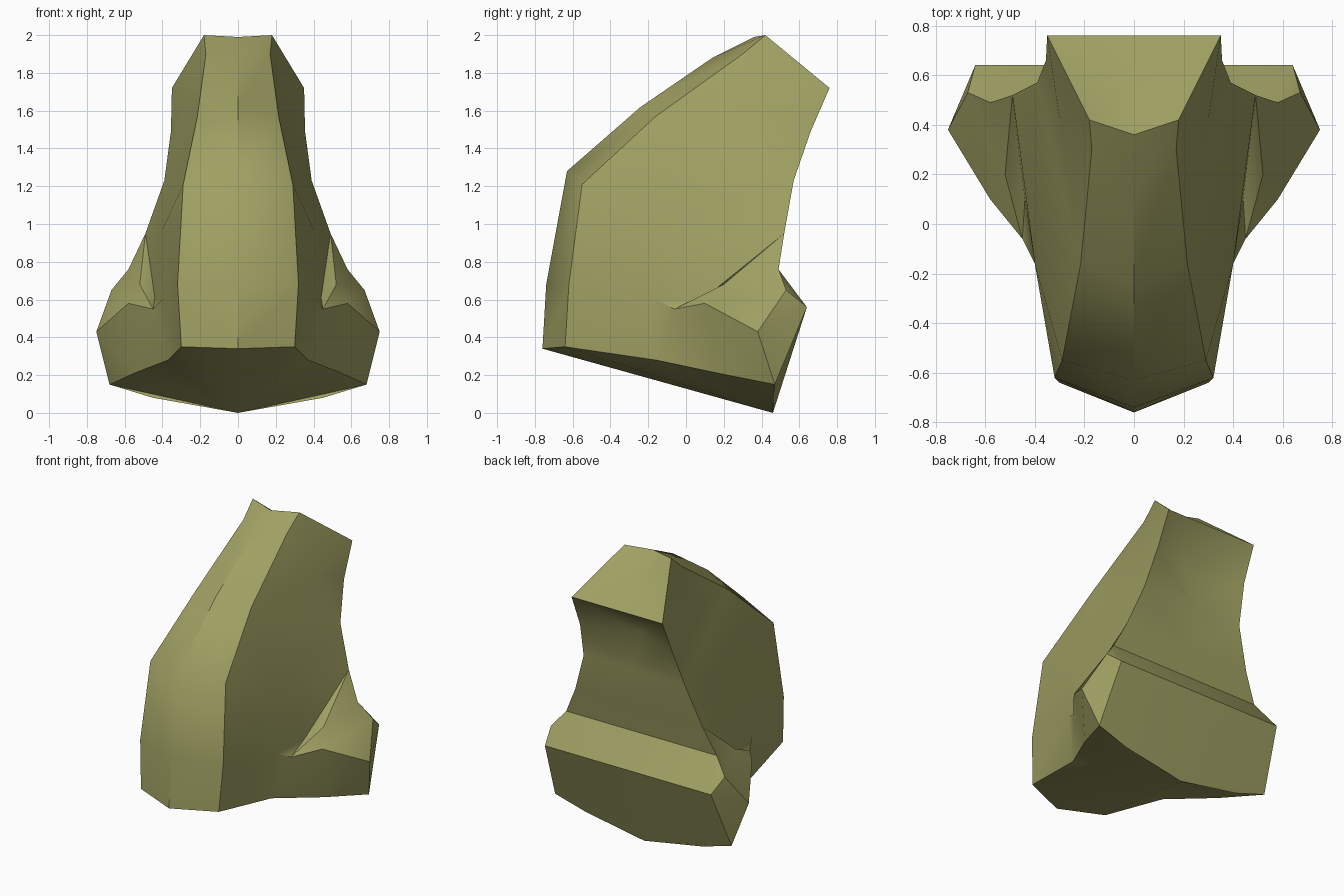
import bpy, bmesh, math
from mathutils import Vector

if "Cube" in bpy.data.objects:
    bpy.data.objects.remove(bpy.data.objects["Cube"])

# Single olive colour
olive = bpy.data.materials.new("olive")
olive.diffuse_color = (0.35, 0.35, 0.125, 1)
olive.use_nodes = True
olive.node_tree.nodes["Principled BSDF"].inputs["Base Color"].default_value = olive.diffuse_color

bm = bmesh.new()


def column(*pts):
    return [bm.verts.new(Vector(p)) for p in pts]


def strip(a, b):
    """Quads between two columns of equal length."""
    for i in range(len(a) - 1):
        bm.faces.new((a[i], b[i], b[i + 1], a[i + 1]))


# Front bridge: centre line and its side ridge, bottom to top
C = column((0, -.76, .34), (0, -.74, .68), (0, -.63, 1.28),
           (0, -.24, 1.62), (0, .14, 1.88), (0, .36, 1.99))
R = column((.30, -.64, .35), (.32, -.62, .68), (.29, -.55, 1.21),
           (.215, -.16, 1.57), (.17, .30, 1.90), (.18, .42, 2.0))
strip(C, R)

# Back: outer edge and centre line, top to bottom
K = column((.35, .76, 1.72), (.355, .66, 1.49), (.39, .57, 1.23),
           (.49, .52, .95), (.58, .49, .76), (.64, .64, .56), (.68, .47, .15))
D = column((0, .76, 1.72), (0, .50, 1.47), (0, .57, 1.23),
           (0, .52, .95), (0, .49, .76), (0, .64, .56), (0, .46, 0))
strip(K[:6], D[:6])
E, = column((.45, .46, .08))
bm.faces.new((K[5], K[6], E, D[6], D[5]))

# Dished top
T, = column((0, .56, 1.84))
for f in ((C[5], R[5], T), (R[5], K[0], T), (K[0], D[0], T)):
    bm.faces.new(f)

# Upper side wall, with a pinch near the top back and a crease below
P, S1, S2, S3 = column((.30, .42, 1.60), (.40, -.16, .97),
                       (.44, .10, .61), (.52, .20, .68))
for f in ((R[4], R[5], P), (R[5], K[0], P), (K[0], K[1], P), (R[4], P, R[3]),
          (P, K[1], K[2]), (R[3], P, K[2]), (R[3], K[2], S1), (R[2], R[3], S1),
          (S1, K[2], K[3]), (S1, K[3], S2), (S2, K[3], S3), (S3, K[3], K[4])):
    bm.faces.new(f)

# Lower side wall and flared wing
M, W0, W1, A, U, B2, B3 = column(
    (.40, -.16, .60), (.45, -.06, .55), (.58, .10, .58), (.75, .38, .43),
    (.67, .53, .65), (.37, -.16, .28), (.55, .17, .21))
for f in ((R[1], R[2], S1), (R[1], S1, M), (R[0], R[1], M, B2), (M, S1, S2),
          (M, S2, W0), (B2, M, W0), (W0, S2, S3), (W0, S3, W1),
          (S3, K[4], U), (S3, U, W1), (K[4], K[5], U), (U, K[5], A),
          (W1, U, A), (B2, W0, B3), (W0, W1, B3), (W1, A, B3),
          (A, K[6], B3), (A, K[5], K[6])):
    bm.faces.new(f)

# Underside, fanned from the low back point
base = [C[0], R[0], B2, B3, K[6], E]
for a, b in zip(base, base[1:]):
    bm.faces.new((D[6], a, b))

# Mirror to the other side
dup = bmesh.ops.duplicate(bm, geom=bm.verts[:] + bm.edges[:] + bm.faces[:])
for v in dup["geom"]:
    if isinstance(v, bmesh.types.BMVert):
        v.co.x = -v.co.x
bmesh.ops.remove_doubles(bm, verts=bm.verts[:], dist=0.001)
bmesh.ops.recalc_face_normals(bm, faces=bm.faces[:])

mesh = bpy.data.meshes.new("nose_shell")
bm.to_mesh(mesh)
bm.free()
mesh.materials.append(olive)
shell = bpy.data.objects.new("nose_shell", mesh)
bpy.context.collection.objects.link(shell)

# Smooth shading with sharp ridges kept
bpy.context.view_layer.objects.active = shell
shell.select_set(True)
bpy.ops.object.shade_smooth_by_angle(angle=math.radians(38))
